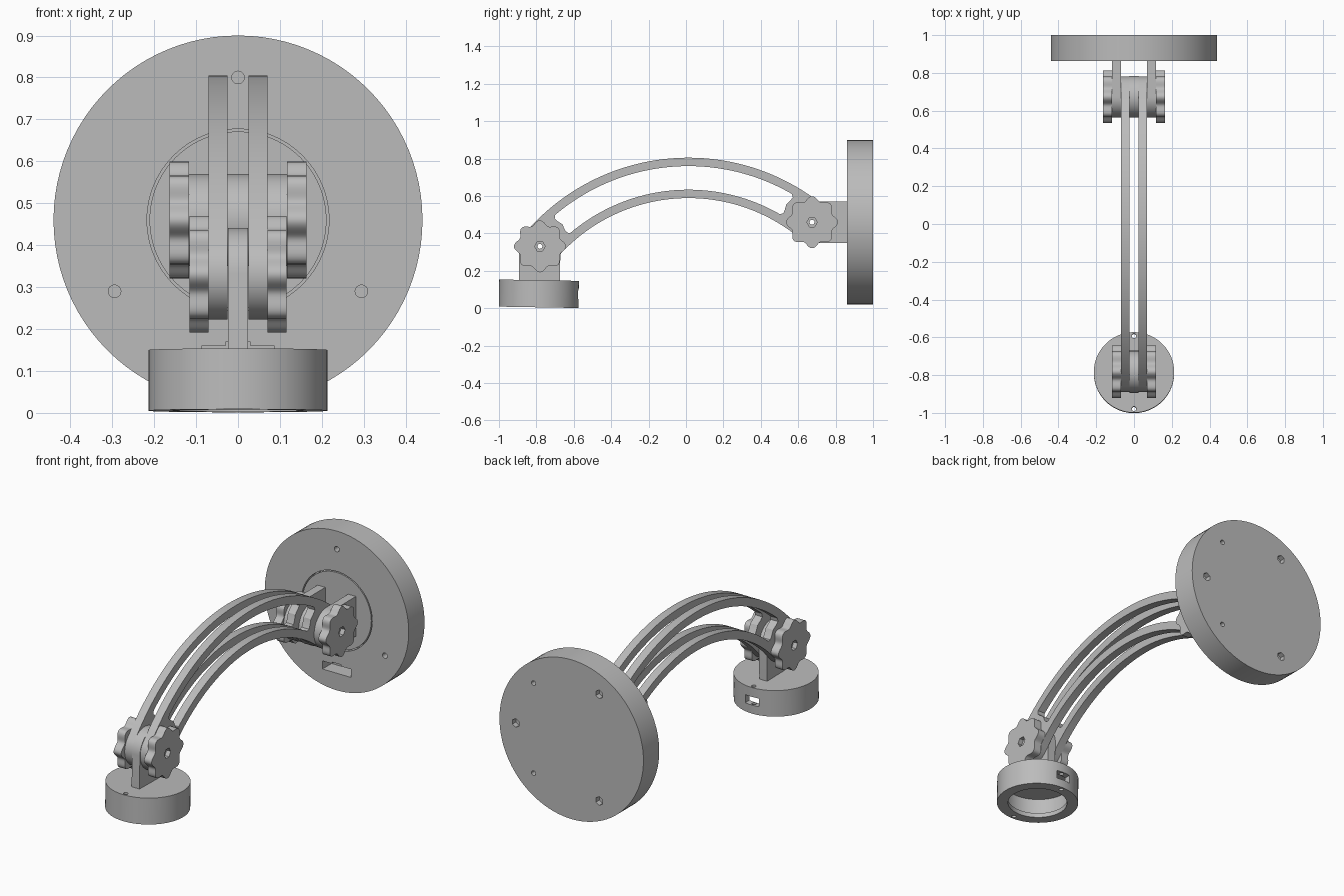
import bpy, bmesh
from math import sin, cos, pi, radians, atan2
from mathutils import Matrix, Vector

if "Cube" in bpy.data.objects:
    bpy.data.objects.remove(bpy.data.objects["Cube"])

grey = bpy.data.materials.new("plain_grey")
grey.use_nodes = True
grey.diffuse_color = (0.5, 0.5, 0.5, 1)
grey.node_tree.nodes["Principled BSDF"].inputs["Base Color"].default_value = (0.5, 0.5, 0.5, 1)

parts = []
FRONT = (-0.781, 0.331)     # pivot at the head, (y, z)
REAR = (0.674, 0.46)        # pivot at the wall base
EYE = 0.108                 # radius of the hinge eyes
AXIS_Y = Matrix.Rotation(radians(90), 4, 'X')
AXIS_X = Matrix.Rotation(radians(90), 4, 'Y')


def finish(name, bm, keep=True):
    bmesh.ops.recalc_face_normals(bm, faces=bm.faces)
    me = bpy.data.meshes.new(name)
    bm.to_mesh(me)
    bm.free()
    me.materials.append(grey)
    ob = bpy.data.objects.new(name, me)
    bpy.context.collection.objects.link(ob)
    if keep:
        parts.append(ob)
    else:
        ob.hide_render = True
    return ob


def plate(name, outline, x0, x1, keep=True):
    """Extrude a (y, z) outline from x0 to x1."""
    bm = bmesh.new()
    face = bm.faces.new([bm.verts.new((x0, y, z)) for y, z in outline])
    new = bmesh.ops.extrude_face_region(bm, geom=[face])["geom"]
    bmesh.ops.translate(bm, vec=(x1 - x0, 0, 0),
                        verts=[v for v in new if isinstance(v, bmesh.types.BMVert)])
    return finish(name, bm, keep)


def lathe(name, profile, matrix, steps=96):
    """Spin a (radius, height) profile around local z."""
    bm = bmesh.new()
    vs = [bm.verts.new((r, 0, h)) for r, h in profile]
    edges = [bm.edges.new(p) for p in zip(vs, vs[1:])]
    bmesh.ops.spin(bm, geom=vs + edges, axis=(0, 0, 1), cent=(0, 0, 0),
                   angle=2 * pi, steps=steps)
    bmesh.ops.remove_doubles(bm, verts=bm.verts, dist=1e-5)
    bm.transform(matrix)
    return finish(name, bm)


def rod(centre, radius, depth, turn=Matrix(), sides=24):
    bm = bmesh.new()
    bmesh.ops.create_cone(bm, cap_ends=True, segments=sides, radius1=radius, radius2=radius,
                          depth=depth, matrix=Matrix.Translation(centre) @ turn)
    return finish("cutter", bm, False)


def block(centre, size):
    bm = bmesh.new()
    bmesh.ops.create_cube(bm, size=1, matrix=Matrix.Translation(centre) @ Matrix.Diagonal((*size, 1)))
    return finish("cutter", bm, False)


def cut(ob, cutters):
    """Subtract each cutter, bake the result and remove the cutters."""
    for c in cutters:
        m = ob.modifiers.new("cut", 'BOOLEAN')
        m.operation, m.solver, m.object = 'DIFFERENCE', 'EXACT', c
    bpy.context.view_layer.update()
    baked = bpy.data.meshes.new_from_object(ob.evaluated_get(bpy.context.evaluated_depsgraph_get()))
    ob.modifiers.clear()
    ob.data = baked
    for c in cutters:
        bpy.data.objects.remove(c)


def arc(centre, radius, a0, a1, n):
    """Points on a circle; angles in degrees measured from up towards +y."""
    return [(centre[0] + radius * sin(radians(a0 + (a1 - a0) * i / n)),
             centre[1] + radius * cos(radians(a0 + (a1 - a0) * i / n))) for i in range(n + 1)]


def bore(pivot):
    return rod((0, *pivot), 0.013, 1, AXIS_X)


# Curved arms: two slotted plates with round ends
C = (0.013, -0.343)
MID = 1.04
LEFT, RIGHT = -49.7, 39.5
outline = (arc(C, MID + EYE, LEFT, RIGHT, 48)
           + arc(REAR, EYE, RIGHT, RIGHT + 180, 20)[1:-1]
           + arc(C, MID - EYE, RIGHT, LEFT, 48)
           + arc(FRONT, EYE, LEFT + 180, LEFT + 360, 20)[1:-1])
S0, S1, HALF = -41.2, 31, 0.063
slot = (arc(C, MID + HALF, S0 + 1, S1 - 1, 48)
        + [arc(C, MID + HALF * t, S1 - d, S1, 1)[0] for t, d in ((.8, .2), (.5, .3), (0, .8), (-.5, .3), (-.8, .2))]
        + arc(C, MID - HALF, S1 - 1, S0 + 1, 48)
        + [arc(C, MID + HALF * t, S0 + d, S0, 1)[0] for t, d in ((-.8, .2), (-.5, .3), (0, .8), (.5, .3), (.8, .2))])
for side, s in (("left", 1), ("right", -1)):
    arm = plate(side + "_arm", outline, s * 0.025, s * 0.07)
    cut(arm, [plate("cutter", slot, -1, 1, False), bore(FRONT), bore(REAR)])

# Lobed knobs with hexagonal nut pockets
for where, pivot, x0 in (("front", FRONT, 0.07), ("rear", REAR, 0.117)):
    lobes = []
    for i in range(128):
        a = 2 * pi * i / 128
        r = 0.127 + 0.012 * cos(8 * a)
        lobes.append((pivot[0] + r * sin(a), pivot[1] + r * cos(a)))
    for side, s in (("left", 1), ("right", -1)):
        knob = plate(f"{where}_{side}_knob", lobes, s * x0, s * (x0 + 0.046))
        cut(knob, [bore(pivot), rod((s * (x0 + 0.046), *pivot), 0.028, 0.05, AXIS_X, 6)])

# Rear hinge: two lugs from the base and a round spacer between the arms
lug = arc(REAR, 0.11, 180, 360, 24) + [(0.87, REAR[1] + 0.11), (0.87, REAR[1] - 0.11)]
for side, s in (("left", 1), ("right", -1)):
    cut(plate(side + "_base_lug", lug, s * 0.07, s * 0.117), [bore(REAR)])
cut(plate("rear_spacer", arc(REAR, 0.11, 0, 352.5, 47), -0.025, 0.025), [bore(REAR)])

# Round wall base with a ring groove, screw holes and a port
base = lathe("wall_base", [(0, 0), (0.44, 0), (0.44, 0.138), (0.217, 0.138), (0.217, 0.1),
                           (0.211, 0.1), (0.211, 0.138), (0, 0.138)],
             Matrix.Translation((0, 1, REAR[1])) @ AXIS_Y)


def base_hole(angle, y, radius, depth, sides=24):
    a = radians(angle)
    return rod((0.34 * cos(a), y, REAR[1] + 0.34 * sin(a)), radius, depth, AXIS_Y, sides)


holes = [base_hole(a, 0.862, 0.015, 0.08) for a in (90, 210, 330)]
holes += [base_hole(a, 1, 0.024, 0.06, 6) for a in (0, 120, 240)]
holes += [base_hole(a, 1, 0.013, 0.06) for a in (47, -47)]
holes += [block((0, 0.862, 0.137), (0.175, 0.16, 0.045)), block((0, 0.862, 0.155), (0.06, 0.16, 0.027))]
cut(base, holes)

# Round head, hollow underneath, with a side port and screw holes
HY = -0.7825
tilt = (Matrix.Translation((0, *FRONT)) @ Matrix.Rotation(radians(-1), 4, 'X')
        @ Matrix.Translation((0, -FRONT[0], -FRONT[1])))
head = lathe("head", [(0, 0.15), (0.213, 0.15), (0.213, 0.005), (0.155, 0.005), (0.155, 0.03),
                      (0.178, 0.03), (0.178, 0.125), (0, 0.125)], Matrix.Translation((0, HY, 0)))
cut(head, [rod((0, HY + d, 0.08), 0.012, 0.3) for d in (-0.193, 0.193)]
    + [block((0, HY + 0.2, 0.075), (0.085, 0.1, 0.046))])

# Upright lug on the head, held between the arms
head_lug = plate("head_lug", arc(FRONT, 0.11, -90, 90, 24)
                 + [(FRONT[0] + 0.11, 0.14), (FRONT[0] - 0.11, 0.14)], -0.024, 0.024)
cut(head_lug, [bore(FRONT)])
for ob in (head, head_lug):
    ob.data.transform(tilt)

# Smooth the round walls, keep the edges crisp
bpy.ops.object.select_all(action='DESELECT')
for ob in parts:
    ob.select_set(True)
bpy.context.view_layer.objects.active = parts[0]
bpy.ops.object.shade_smooth_by_angle(angle=radians(30))
